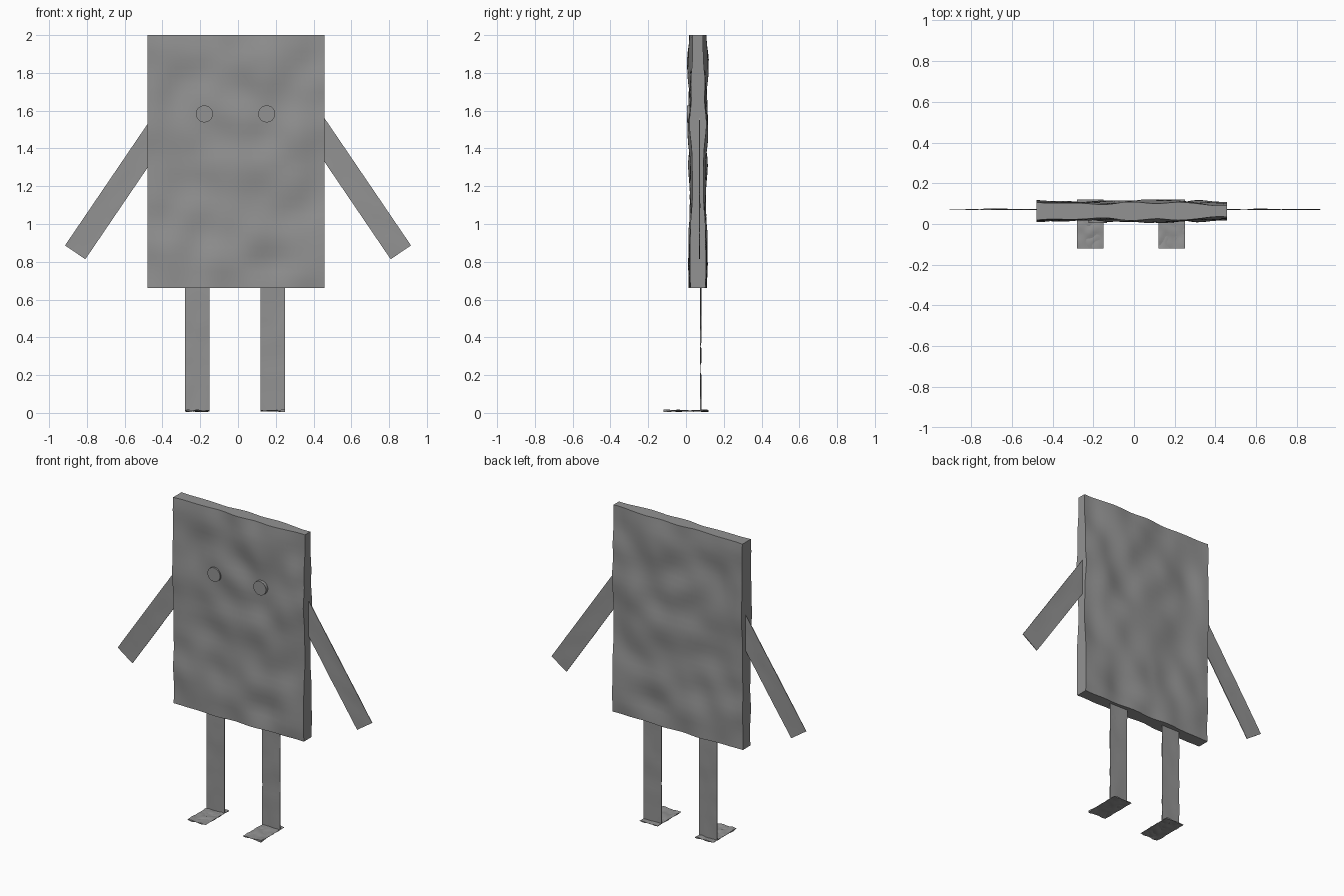
import bpy, bmesh, math
from mathutils import Vector, Matrix, noise

if "Cube" in bpy.data.objects:
    bpy.data.objects.remove(bpy.data.objects["Cube"])

grey = bpy.data.materials.new("dark_grey")
grey.diffuse_color = (0.29, 0.29, 0.29, 1)
grey.use_nodes = True
grey.node_tree.nodes["Principled BSDF"].inputs["Base Color"].default_value = grey.diffuse_color


def finish(obj):
    """Dark grey colour, smooth ripples, sharp edges."""
    obj.data.materials.append(grey)
    bpy.context.view_layer.objects.active = obj
    obj.select_set(True)
    bpy.ops.object.shade_smooth_by_angle(angle=math.radians(40))
    obj.select_set(False)


def slab(name, size, matrix, cuts, wave, freq):
    """Thin box (thickness along local y) whose broad faces ripple in and out."""
    bm = bmesh.new()
    bmesh.ops.create_cube(bm, size=1)
    bmesh.ops.subdivide_edges(bm, edges=bm.edges[:], cuts=cuts, use_grid_fill=True)
    for v in bm.verts:
        x, y, z = (c * s for c, s in zip(v.co, size))
        p = matrix @ Vector((x, 0, z)) * freq
        y += v.co.y * 2 * wave * noise.noise(p + Vector((3.3, 7.1, 1.7)))
        v.co = (x, y, z)
    bm.transform(matrix)
    mesh = bpy.data.meshes.new(name)
    bm.to_mesh(mesh)
    bm.free()
    obj = bpy.data.objects.new(name, mesh)
    bpy.context.collection.objects.link(obj)
    finish(obj)


# Body: rippled upright panel
slab("body", (0.937, 0.08, 1.34),
     Matrix.Translation((-0.0115, 0.063, 1.33)), 30, 0.022, 5.5)

# Arms: thin strips slanting out from the panel sides
arm_len, tilt = 0.85, math.radians(34.2)
for side, label in ((-1, "left"), (1, "right")):
    hand = Vector((side * 0.862, 0.072, 0.85))
    up = Vector((-side * math.sin(tilt), 0, math.cos(tilt)))
    m = Matrix.Translation(hand + up * arm_len / 2) @ Matrix.Rotation(-side * tilt, 4, 'Y')
    slab(label + "_arm", (0.13, 0.004, arm_len), m, 14, 0.003, 10)

# Legs, feet and eyes
for cx, ex, label in ((-0.215, -0.178, "left"), (0.185, 0.152, "right")):
    slab(label + "_leg", (0.13, 0.004, 0.65),
         Matrix.Translation((cx, 0.078, 0.335)), 14, 0.003, 10)
    slab(label + "_foot", (0.13, 0.003, 0.24),
         Matrix.Translation((cx, 0.0, 0.011)) @ Matrix.Rotation(math.pi / 2, 4, 'X'),
         14, 0.008, 22)
    bpy.ops.mesh.primitive_cylinder_add(
        vertices=32, radius=0.045, depth=0.05,
        location=(ex, 0.03, 1.583), rotation=(math.pi / 2, 0, 0))
    eye = bpy.context.object
    eye.name = label + "_eye"
    finish(eye)
